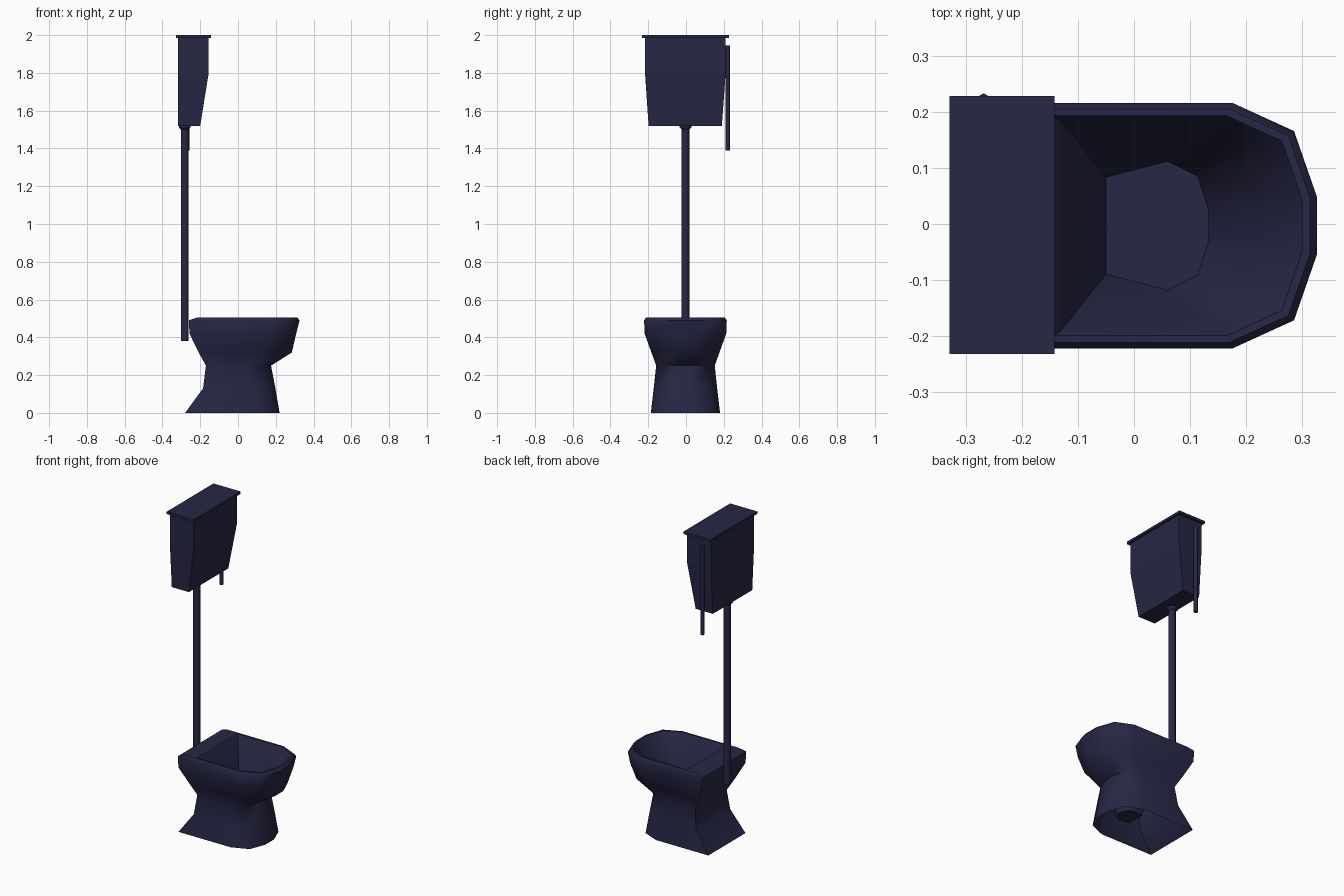
import bpy, bmesh, math

if "Cube" in bpy.data.objects:
    bpy.data.objects.remove(bpy.data.objects["Cube"])

Y0 = -0.003
mat = bpy.data.materials.new("dark_glaze")
mat.diffuse_color = (0.02, 0.02, 0.06, 1)
mat.use_nodes = True
mat.node_tree.nodes["Principled BSDF"].inputs["Base Color"].default_value = mat.diffuse_color


def loft(name, rings, cap_first=True, cap_last=True, smooth=None):
    """Skin a stack of equal-length point rings into one object."""
    bm = bmesh.new()
    rows = [[bm.verts.new(p) for p in ring] for ring in rings]
    n = len(rows[0])
    for a, b in zip(rows, rows[1:]):
        for i in range(n):
            j = (i + 1) % n
            bm.faces.new((a[i], a[j], b[j], b[i]))
    if cap_first:
        bm.faces.new(rows[0][::-1])
    if cap_last:
        bm.faces.new(rows[-1])
    bmesh.ops.recalc_face_normals(bm, faces=bm.faces)
    mesh = bpy.data.meshes.new(name)
    bm.to_mesh(mesh)
    bm.free()
    mesh.materials.append(mat)
    obj = bpy.data.objects.new(name, mesh)
    bpy.context.collection.objects.link(obj)
    if smooth:
        bpy.ops.object.select_all(action='DESELECT')
        obj.select_set(True)
        bpy.context.view_layer.objects.active = obj
        bpy.ops.object.shade_smooth_by_angle(angle=math.radians(smooth))
    return obj


def d_ring(z, back, front, w, straight, back_w=1.0):
    """Square back, faceted round front; straight = where the curve starts."""
    shoulder = straight + (front - straight) * 0.73
    half = [(back, w * back_w), (straight, w), (shoulder, w * 0.77), (front, w * 0.235)]
    pts = [(x, -y) for x, y in half] + half[::-1]
    return [(x, y + Y0, z) for x, y in pts]


def rect_ring(z, x0, x1, y0, y1):
    return [(x0, y0, z), (x1, y0, z), (x1, y1, z), (x0, y1, z)]


def tube(name, x, y, profile, sides, smooth=40):
    rings = [[(x + r * math.cos(2 * math.pi * (i + .5) / sides),
               y + r * math.sin(2 * math.pi * (i + .5) / sides), z)
              for i in range(sides)] for r, z in profile]
    return loft(name, rings, smooth=smooth)


# Pedestal, rim and hollow basin as one shell, open underneath
water_ring = d_ring(0.22, -0.05, 0.133, 0.115, 0.06, 0.75)
loft("bowl", [
    d_ring(0.00, -0.280, 0.220, 0.183, 0.08),
    d_ring(0.13, -0.185, 0.198, 0.168, 0.07),
    d_ring(0.25, -0.170, 0.175, 0.155, 0.06),
    d_ring(0.32, -0.208, 0.285, 0.180, 0.14),
    d_ring(0.42, -0.257, 0.308, 0.216, 0.165),
    d_ring(0.49, -0.260, 0.326, 0.219, 0.175),
    d_ring(0.505, -0.215, 0.314, 0.208, 0.17),
    d_ring(0.505, -0.142, 0.300, 0.196, 0.165),
    d_ring(0.49, -0.130, 0.290, 0.187, 0.16),
    water_ring,
    d_ring(0.05, -0.015, 0.100, 0.065, 0.05, 0.8),
], cap_first=False, smooth=50)

# Flat water surface
loft("water", [water_ring], cap_first=False)

# Tapered cistern and its lid
loft("cistern", [
    rect_ring(1.52, -0.318, -0.200, -0.198, 0.190),
    rect_ring(1.80, -0.318, -0.155, -0.217, 0.210),
    rect_ring(1.985, -0.318, -0.155, -0.217, 0.210),
])
loft("cistern_lid", [rect_ring(z, -0.329, -0.142, -0.232, 0.228) for z in (1.985, 2.0)])

# Flush pipe with a collar under the cistern
tube("flush_pipe", -0.282, Y0, [(0.022, 0.38), (0.022, 1.52)], 8, 50)
tube("pipe_collar", -0.282, Y0, [(0.022, 1.50), (0.034, 1.512), (0.034, 1.525)], 8, 50)

# Pull rod beside the cistern
tube("pull_rod", -0.268, 0.221, [(0.012, 1.39), (0.012, 1.945)], 6, 65)
